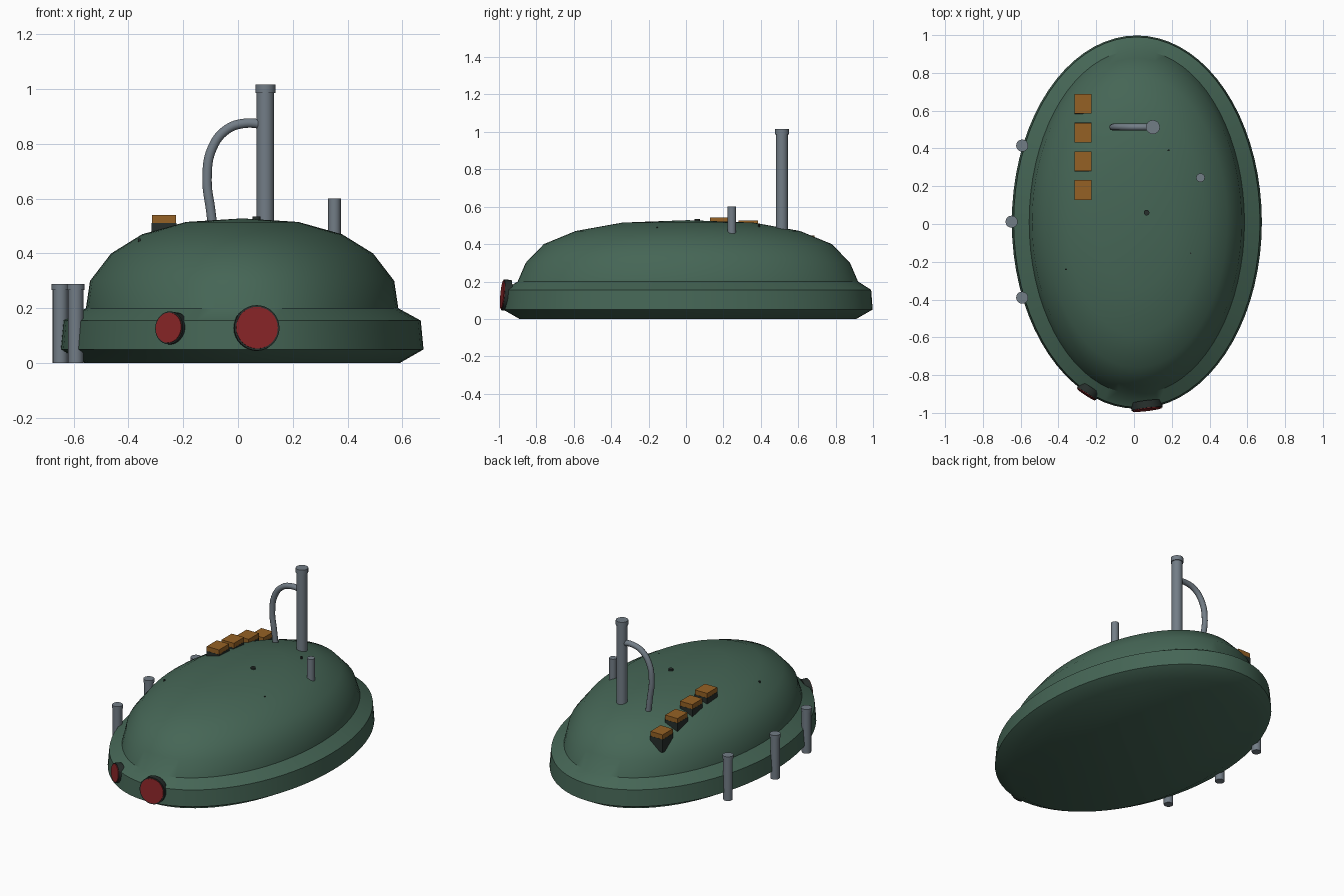
import bpy, bmesh, math
from mathutils import Matrix, Vector

cube = bpy.data.objects.get("Cube")
if cube:
    bpy.data.objects.remove(cube, do_unlink=True)

CX, CY = 0.015, 0.01  # hull centre


def material(name, rgb):
    m = bpy.data.materials.new(name)
    m.use_nodes = True
    m.diffuse_color = (*rgb, 1)
    for n in m.node_tree.nodes:
        if n.type == 'BSDF_PRINCIPLED':
            n.inputs["Base Color"].default_value = (*rgb, 1)
            n.inputs["Roughness"].default_value = 0.7
    return m


GREEN = material("hull green", (0.06, 0.132, 0.092))
GREY = material("pipe grey", (0.17, 0.205, 0.24))
RED = material("lamp red", (0.24, 0.018, 0.02))
ORANGE = material("block orange", (0.3, 0.12, 0.018))
DARK = material("dark trim", (0.02, 0.028, 0.025))


def finish(name, bm, mat, angle=35):
    bmesh.ops.recalc_face_normals(bm, faces=bm.faces)
    me = bpy.data.meshes.new(name)
    bm.to_mesh(me)
    bm.free()
    me.materials.append(mat)
    ob = bpy.data.objects.new(name, me)
    bpy.context.collection.objects.link(ob)
    bpy.ops.object.select_all(action='DESELECT')
    ob.select_set(True)
    bpy.context.view_layer.objects.active = ob
    bpy.ops.object.shade_smooth_by_angle(angle=math.radians(angle))
    return ob


def add_cylinder(bm, r, z0, z1, x=0, y=0, sides=20, basis=None):
    m = Matrix.Translation((x, y, (z0 + z1) / 2))
    bmesh.ops.create_cone(bm, cap_ends=True, segments=sides, radius1=r, radius2=r,
                          depth=z1 - z0, matrix=basis @ m if basis else m)


def box(name, size, centre, mat):
    bm = bmesh.new()
    bmesh.ops.create_cube(bm, size=1, matrix=Matrix.Translation(centre) @ Matrix.Diagonal((*size, 1)))
    return finish(name, bm, mat)


# Hull: stacked ellipses of (x radius, y radius, height)
RINGS = [(0.575, 0.9, 0), (0.662, 0.988, 0.05), (0.652, 0.98, 0.155), (0.57, 0.91, 0.2),
         (0.555, 0.867, 0.3), (0.478, 0.77, 0.4), (0.365, 0.6, 0.47), (0.205, 0.35, 0.515)]
SIDES = 72
bm = bmesh.new()
loops = []
for rx, ry, z in RINGS:
    loops.append([bm.verts.new((CX + rx * math.cos(a), CY + ry * math.sin(a), z))
                  for a in (math.tau * i / SIDES for i in range(SIDES))])
for low, high in zip(loops, loops[1:]):
    for i in range(SIDES):
        j = (i + 1) % SIDES
        bm.faces.new((low[i], low[j], high[j], high[i]))
bm.faces.new(loops[0])
apex = bm.verts.new((CX, CY, 0.528))
for i in range(SIDES):
    bm.faces.new((loops[-1][i], loops[-1][(i + 1) % SIDES], apex))
finish("hull", bm, GREEN)


# Capped side posts and the tall chimney
def capped_post(name, x, y, r, z0, z1, cap_r, cap_h):
    bm = bmesh.new()
    add_cylinder(bm, r, z0, z1 - cap_h / 2, x, y)
    add_cylinder(bm, cap_r, z1 - cap_h, z1, x, y)
    finish(name, bm, GREY)


for name, x, y in (("front_post", -0.592, -0.39), ("middle_post", -0.648, 0.012),
                   ("rear_post", -0.592, 0.415)):
    capped_post(name, x, y, 0.028, 0, 0.288, 0.032, 0.022)
capped_post("chimney", 0.1, 0.513, 0.032, 0.42, 1.016, 0.037, 0.03)

bm = bmesh.new()
add_cylinder(bm, 0.023, 0.4, 0.6, 0.352, 0.245)
finish("short_stub", bm, GREY)

# Bent pipe joining the chimney to the roof
curve = bpy.data.curves.new("bent_pipe", 'CURVE')
curve.dimensions = '3D'
curve.bevel_depth = 0.018
curve.bevel_resolution = 3
curve.resolution_u = 6
curve.use_fill_caps = True
path = [(-0.085, 0.44), (-0.1, 0.56), (-0.113, 0.67), (-0.094, 0.785), (-0.04, 0.853),
        (0.025, 0.875), (0.1, 0.87)]
spline = curve.splines.new('BEZIER')
spline.bezier_points.add(len(path) - 1)
for p, (x, z) in zip(spline.bezier_points, path):
    p.co = (x, 0.513, z)
    p.handle_left_type = p.handle_right_type = 'AUTO'
curve.materials.append(GREY)
bpy.context.collection.objects.link(bpy.data.objects.new("bent_pipe", curve))

# Row of roof blocks stepping down towards the back
for i, (y, top) in enumerate(((0.18, 0.541), (0.332, 0.526), (0.484, 0.494), (0.636, 0.446))):
    box(f"block_base_{i + 1}", (0.09, 0.106, 0.085), (-0.27, y, top - 0.0725), DARK)
    box(f"block_top_{i + 1}", (0.088, 0.104, 0.03), (-0.27, y, top - 0.015), ORANGE)


# Round lamps lying against the rim
def lamp(name, x, r):
    u = (x - CX) / 0.657
    y = CY - 0.984 * math.sqrt(1 - u * u)
    out = Vector((u / 0.657, (y - CY) / 0.984 ** 2, 0)).normalized()
    out.z = 0.09
    basis = Matrix.Translation((x, y, 0.128)) @ out.to_track_quat('Z', 'Y').to_matrix().to_4x4()
    bm = bmesh.new()
    add_cylinder(bm, r, -0.03, 0.009, sides=32, basis=basis)
    finish(name + "_rim", bm, DARK)
    bm = bmesh.new()
    add_cylinder(bm, r * 0.92, 0.0, 0.013, sides=32, basis=basis)
    finish(name + "_lens", bm, RED)


lamp("large_lamp", 0.068, 0.083)
lamp("small_lamp", -0.247, 0.06)

# Small roof studs
for i, (x, y, r, z) in enumerate(((0.067, 0.06, 0.015, 0.534), (0.183, 0.39, 0.005, 0.51),
                                  (-0.36, -0.24, 0.005, 0.455), (0.3, -0.155, 0.004, 0.491))):
    bm = bmesh.new()
    add_cylinder(bm, r, z - 0.05, z, x, y, sides=12)
    finish(f"roof_stud_{i + 1}", bm, DARK)
